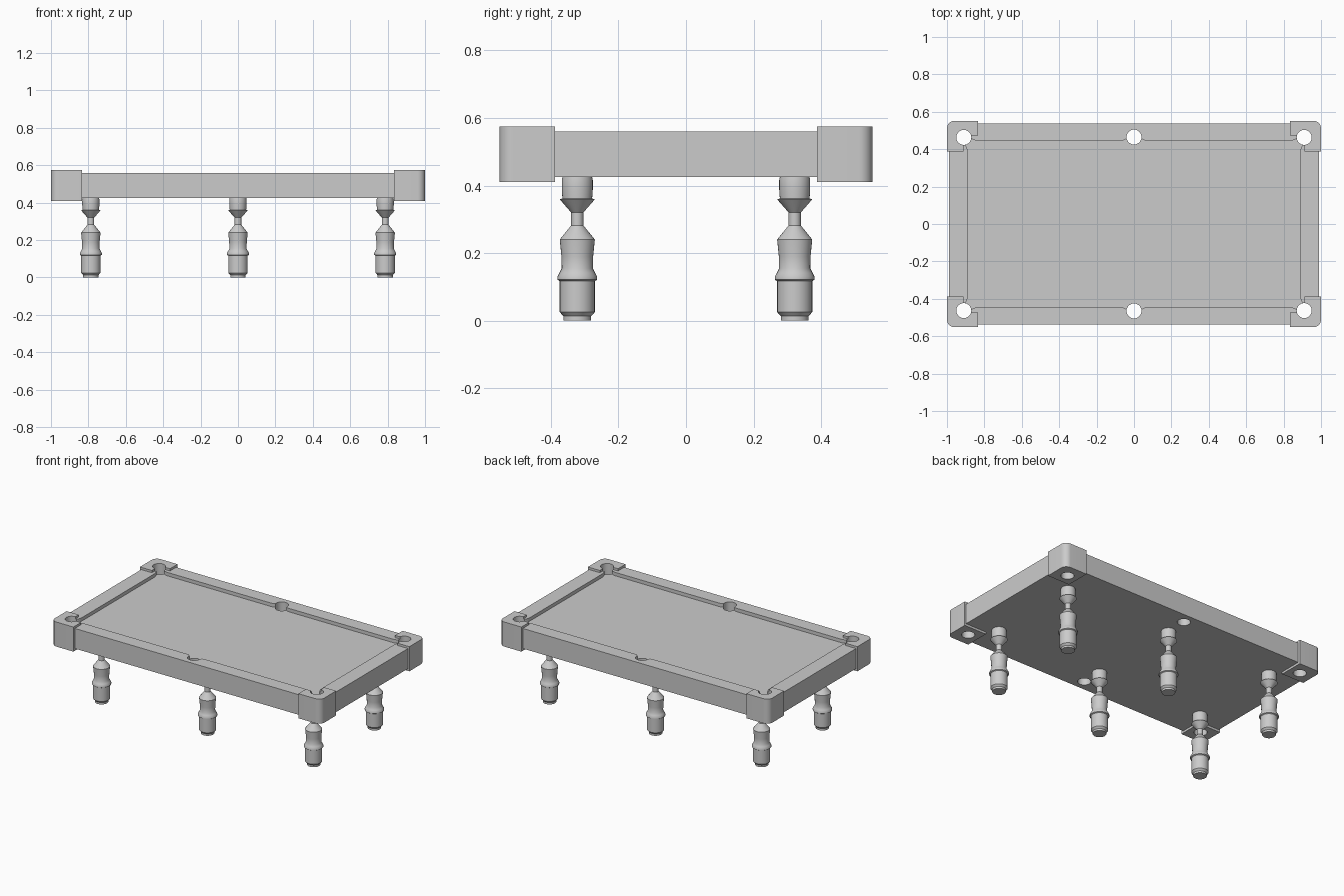
import bpy, bmesh, math

if "Cube" in bpy.data.objects:
    bpy.data.objects.remove(bpy.data.objects["Cube"])

grey = bpy.data.materials.new("plain_grey")
grey.diffuse_color = (0.6, 0.6, 0.6, 1)
grey.use_nodes = True
grey.node_tree.nodes["Principled BSDF"].inputs["Base Color"].default_value = grey.diffuse_color


def finish(name, bm):
    bmesh.ops.recalc_face_normals(bm, faces=bm.faces)
    me = bpy.data.meshes.new(name)
    bm.to_mesh(me)
    bm.free()
    ob = bpy.data.objects.new(name, me)
    bpy.context.collection.objects.link(ob)
    me.materials.append(grey)
    return ob


def prism(name, pts, z0, z1):
    bm = bmesh.new()
    face = bm.faces.new([bm.verts.new((x, y, z0)) for x, y in pts])
    ext = bmesh.ops.extrude_face_region(bm, geom=[face])
    for v in ext["geom"]:
        if isinstance(v, bmesh.types.BMVert):
            v.co.z = z1
    return finish(name, bm)


def circle(cx, cy, r, n=32):
    return [(cx + r * math.cos(2 * math.pi * i / n),
             cy + r * math.sin(2 * math.pi * i / n)) for i in range(n)]


def activate(ob):
    bpy.ops.object.select_all(action='DESELECT')
    ob.select_set(True)
    bpy.context.view_layer.objects.active = ob


def cut(ob, cutter):
    activate(ob)
    m = ob.modifiers.new("cut", 'BOOLEAN')
    m.operation, m.solver, m.object = 'DIFFERENCE', 'EXACT', cutter
    bpy.ops.object.modifier_apply(modifier=m.name)
    bpy.data.objects.remove(cutter)


def smooth(ob):
    activate(ob)
    bpy.ops.object.shade_smooth_by_angle(angle=math.radians(30))


def four_way(q):
    # mirror a first-quadrant outline (from the y axis to the x axis) all round
    right = q + [(x, -y) for x, y in reversed(q) if y > 0]
    return right + [(-x, y) for x, y in reversed(right) if x > 0]


# table body with recessed playing bed
body = prism("table_body", four_way([(0, .537), (.965, .537), (.99, .512), (.99, 0)]), .425, .56)
bed = four_way([(0, .47), (.038, .468), (.042, .456), (.05, .449), (.064, .446), (.84, .446),
                (.86, .45), (.885, .47), (.925, .445), (.9, .42), (.891, .40), (.889, .37), (.889, 0)])
cut(body, prism("bed_cutter", bed, .537, .7))

# six pockets drilled right through
for px in (-.91, 0, .91):
    for s in (-1, 1):
        cut(body, prism("pocket_cutter", circle(px, s * (.465 if px == 0 else .463), .04), .3, .7))
smooth(body)

# corner caps: rounded outside, notched towards the bed
r = .04
outline = [(.835, .388), (1, .388)]
outline += [(1 - r + r * math.cos(a * math.pi / 16), .552 - r + r * math.sin(a * math.pi / 16)) for a in range(9)]
outline += [(.835, .552)]
for sx in (-1, 1):
    for sy in (-1, 1):
        def flip(pts):
            return [(sx * x, sy * y) for x, y in pts]
        cap = prism("corner_cap", flip(outline), .41, .575)
        cut(cap, prism("notch_cutter", flip([(.8, .35), (.911, .35), (.911, .472), (.8, .472)]), .43, .7))
        cut(cap, prism("pocket_cutter", circle(sx * .91, sy * .463, .04), .3, .7))
        smooth(cap)

# turned legs
profile = [(.041, 0), (.041, .013), (.052, .025), (.052, .117), (.059, .121), (.059, .13),
           (.053, .141), (.046, .155), (.047, .19), (.052, .24), (.018, .282), (.018, .32),
           (.052, .359), (.044, .362), (.046, .39), (.046, .416), (.043, .43)]


def leg(x, y, n=32):
    bm = bmesh.new()
    rings = [[bm.verts.new((px, py, z)) for px, py in circle(x, y, rad, n)] for rad, z in profile]
    for a, b in zip(rings, rings[1:]):
        for i in range(n):
            j = (i + 1) % n
            bm.faces.new((a[i], a[j], b[j], b[i]))
    bm.faces.new(rings[0])
    bm.faces.new(rings[-1])
    smooth(finish("turned_leg", bm))


for lx in (-.787, 0, .787):
    for ly in (-.322, .322):
        leg(lx, ly)
